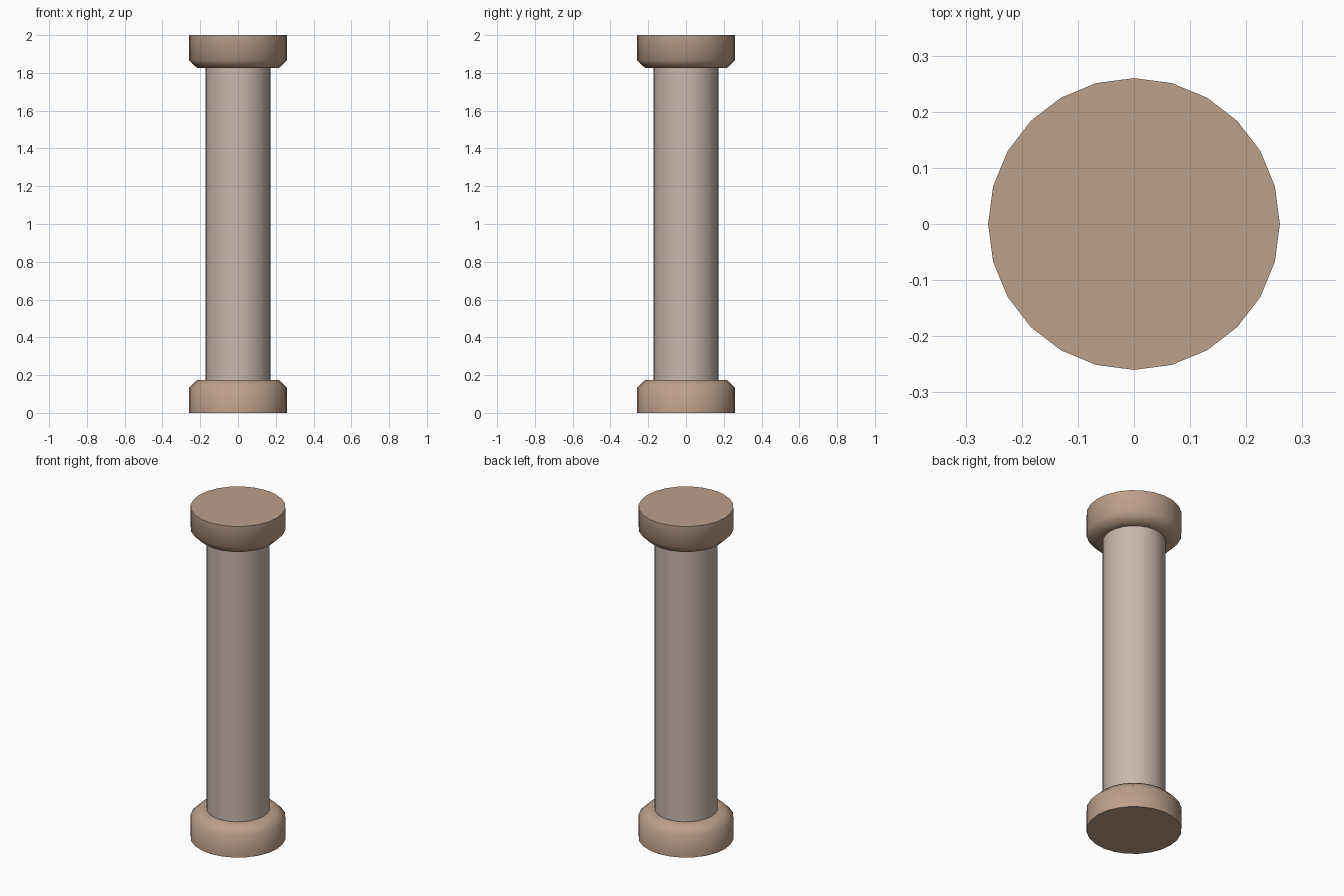
import bpy
import bmesh
import math

SIDES = 24
HEIGHT = 2.0

cube = bpy.data.objects.get("Cube")
if cube:
    bpy.data.objects.remove(cube, do_unlink=True)


def make_material(name, rgb):
    mat = bpy.data.materials.new(name)
    mat.use_nodes = True
    mat.diffuse_color = (*rgb, 1)
    mat.node_tree.nodes["Principled BSDF"].inputs["Base Color"].default_value = (*rgb, 1)
    return mat


def lathe(name, profile, mat, cap_start=False, cap_end=False):
    """Stack rings of (radius, z) into a turned part."""
    bm = bmesh.new()
    rings = []
    for radius, z in profile:
        angles = [math.tau * i / SIDES for i in range(SIDES)]
        rings.append([bm.verts.new((radius * math.cos(a), radius * math.sin(a), z))
                      for a in angles])
    for low, high in zip(rings, rings[1:]):
        for i in range(SIDES):
            j = (i + 1) % SIDES
            bm.faces.new((low[i], low[j], high[j], high[i]))
    if cap_start:
        bm.faces.new(rings[0])
    if cap_end:
        bm.faces.new(rings[-1])
    bmesh.ops.recalc_face_normals(bm, faces=bm.faces)
    mesh = bpy.data.meshes.new(name)
    bm.to_mesh(mesh)
    bm.free()
    mesh.materials.append(mat)
    obj = bpy.data.objects.new(name, mesh)
    bpy.context.collection.objects.link(obj)
    bpy.ops.object.select_all(action='DESELECT')
    obj.select_set(True)
    bpy.context.view_layer.objects.active = obj
    bpy.ops.object.shade_smooth_by_angle(angle=math.radians(60))
    return obj


tan_stone = make_material("tan_stone", (0.515, 0.352, 0.254))
pale_stone = make_material("pale_stone", (0.578, 0.474, 0.423))

# Chamfered base, and the same profile flipped for the capital
block = [(0.26, 0), (0.26, 0.132), (0.216, 0.175), (0.172, 0.175)]
lathe("column_base", block, tan_stone, cap_start=True, cap_end=True)
lathe("column_capital", [(r, HEIGHT - z) for r, z in block], tan_stone,
      cap_start=True, cap_end=True)

# Plain shaft between the two blocks
lathe("column_shaft", [(0.172, 0.175), (0.172, HEIGHT - 0.175)], pale_stone)
